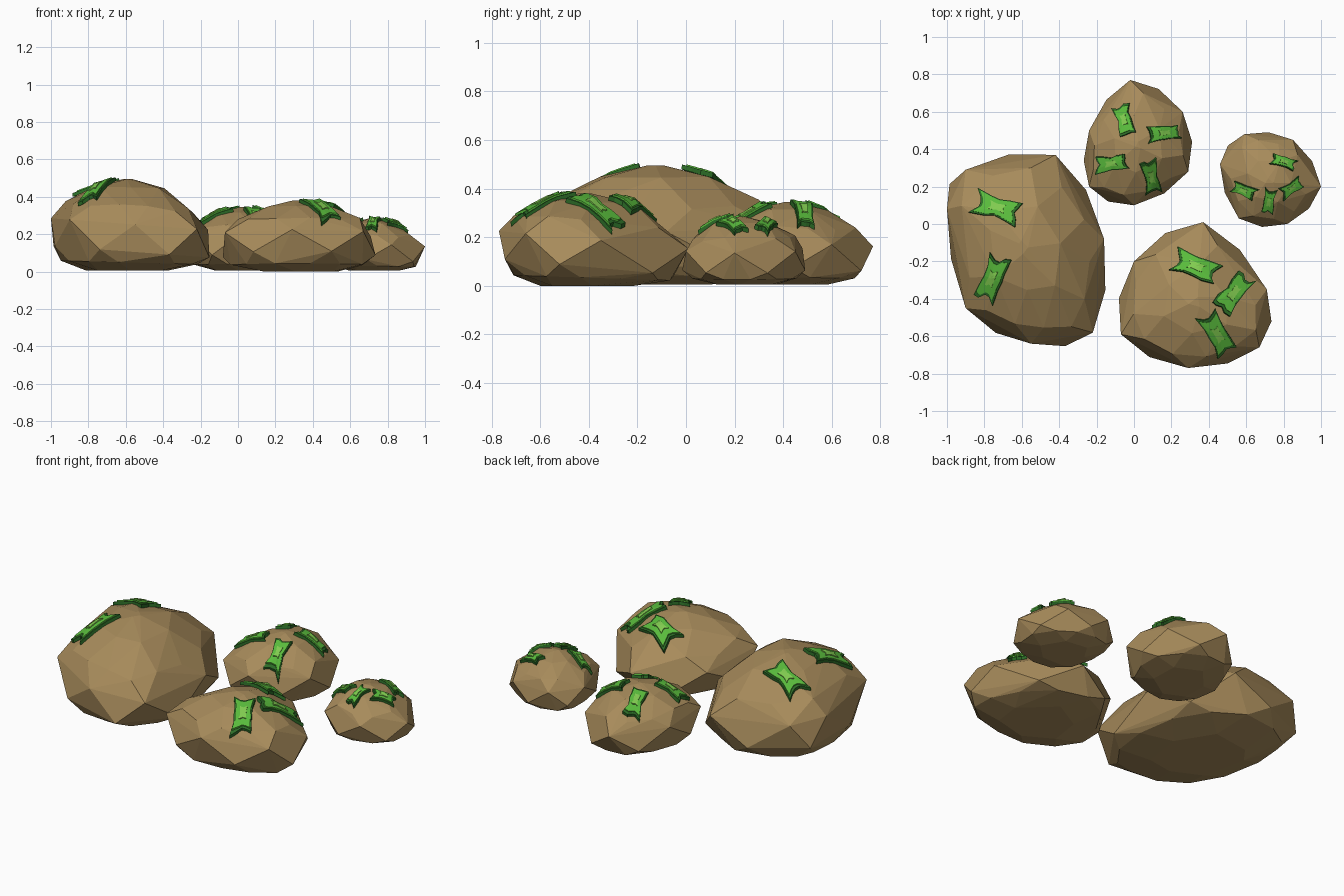
import bpy, bmesh, random
from math import cos, sin, radians
from mathutils import Vector
from mathutils.bvhtree import BVHTree

if "Cube" in bpy.data.objects:
    bpy.data.objects.remove(bpy.data.objects["Cube"])

random.seed(4)
UP = Vector((0, 0, 1))


def material(name, rgb):
    m = bpy.data.materials.new(name)
    m.diffuse_color = (*rgb, 1)
    m.use_nodes = True
    m.node_tree.nodes["Principled BSDF"].inputs["Base Color"].default_value = m.diffuse_color
    return m


STONE = material("stone", (0.39, 0.26, 0.105))
DARK = material("moss_dark", (0.025, 0.15, 0.02))
GREEN = material("moss_green", (0.10, 0.50, 0.045))
LIGHT = material("moss_light", (0.22, 0.60, 0.08))


def finish(bm, name, mat):
    bmesh.ops.recalc_face_normals(bm, faces=bm.faces)
    me = bpy.data.meshes.new(name)
    bm.to_mesh(me)
    bm.free()
    me.materials.append(mat)
    ob = bpy.data.objects.new(name, me)
    bpy.context.collection.objects.link(ob)


# boulder profile: (height fraction, plan scale, every nth point)
RINGS = [(0, .5, 2), (.09, .87, 1), (.36, 1, 1), (.68, .83, 1), (.91, .45, 2), (1, .07, 4)]


def rock(name, corners, peak, z0, z1, tilt):
    """Faceted boulder: convex hull of shrinking, jittered plan outlines."""
    base = [Vector(p) for p in corners]
    m, pts = len(base), []
    for i, p in enumerate(base):         # round the corners off, doubling them
        q, r = base[(i + 1) % m], base[(i + 2) % m]
        pts += [p, ((p + q) * 9 - base[i - 1] - r) / 16]
    n = len(pts)
    mid = sum(pts, Vector((0, 0))) / n
    bm = bmesh.new()
    for k, (h, s, step) in enumerate(RINGS):
        c = mid.lerp(Vector(peak), h)
        for i in range(0, n, step):
            o = pts[i]
            if s < 1 and k % 2:          # stagger alternate rings
                o = o.lerp(pts[(i + 1) % n], .5)
            if s == 1:                   # zigzag belt at full width
                js, jh, c = 0, .15 * (-1) ** i, mid
            else:
                js = random.uniform(-.03, .04)
                jh = random.uniform(-.05, .05) if .2 < h < .8 else 0
            p = c + (o - c) * (s + js)
            z = z0 + (z1 - z0) * (h + jh)
            z += (p - mid).dot(Vector(tilt)) * 4 * h * (1 - h)
            bm.verts.new((p.x, p.y, z))
    bmesh.ops.convex_hull(bm, input=bm.verts)
    loose = [v for v in bm.verts if not v.link_faces]
    bmesh.ops.delete(bm, geom=loose, context='VERTS')
    bmesh.ops.dissolve_limit(bm, angle_limit=radians(4), verts=bm.verts, edges=bm.edges)
    tree = BVHTree.FromBMesh(bm)
    finish(bm, name, STONE)
    return tree


def leaf_outline():
    """Ragged four-armed patch in a unit box, sides pulled in."""
    arms = [Vector(p) for p in ((1, .5), (-.85, 1), (-1, -.6), (.85, -1))]
    out = []
    for i, p in enumerate(arms):
        q = arms[(i + 1) % 4]
        out += [p, p.lerp(q, .25) * .88, p.lerp(q, .5) * .8, p.lerp(q, .75) * .85]
    return [Vector((p.x * random.uniform(.85, 1.08), p.y * random.uniform(.8, 1.1)))
            for p in out]


def moss(name, tree, x, y, angle, length):
    """Three stacked, stiffly draped layers resting on the rock."""
    a, width = radians(angle), length * .6

    def plan(p):
        u, v = p.x * length, p.y * width
        return x + u * cos(a) - v * sin(a), y + u * sin(a) + v * cos(a)

    def cast(px, py):
        hit = tree.ray_cast(Vector((px, py, 2)), -UP)
        return hit if hit[0] else tree.find_nearest(Vector((px, py, .2)))

    shape = leaf_outline()
    n = len(shape)
    centre = cast(x, y)[0]
    nor = sum((cast(*plan(p))[1] for p in shape), Vector()).normalized()

    def drape(p, lift):
        px, py = plan(p)
        hit = cast(px, py)[0]
        flat = centre.z - (nor.x * (px - x) + nor.y * (py - y)) / nor.z
        rise = max(0, flat - hit.z) * .4
        return hit + UP * rise + UP.lerp(nor, .5) * lift

    for layer, mat, size, low, high in (("base", DARK, 1.03, -.006, .014),
                                        ("leaf", GREEN, .87, .01, .021),
                                        ("heart", LIGHT, .36, .016, .026)):
        bm = bmesh.new()
        loops = [[bm.verts.new(drape(p * size * f, z)) for p in shape]
                 for f, z in ((1, low), (1, high), (.5, high))]
        top = bm.verts.new(drape(Vector((0, 0)), high))
        for i in range(n):
            j = (i + 1) % n
            for lo, hi in zip(loops, loops[1:]):
                bm.faces.new((lo[i], lo[j], hi[j], hi[i]))
            bm.faces.new((loops[2][i], loops[2][j], top))
        finish(bm, f"{name}_{layer}", mat)


def mossy_rock(name, corners, peak, z0, z1, tilt, length, patches):
    tree = rock(name, corners, peak, z0, z1, tilt)
    for i, (x, y, angle) in enumerate(patches, 1):
        moss(f"{name}_moss_{i}", tree, x, y, angle, length)


# boulders: plan corners, peak, bottom, top, tilt, moss length and places
mossy_rock("large_rock",
           [(-.9, .29), (-.42, .37), (-.16, -.08), (-.22, -.58), (-.55, -.64),
            (-.9, -.45), (-1, .08)],
           (-.59, -.12), .005, .495, (-.08, 0), .135,
           [(-.73, .09, -10), (-.76, -.29, 75)])
mossy_rock("front_rock",
           [(.37, .01), (.71, -.35), (.67, -.66), (.29, -.77), (-.07, -.59), (0, -.2)],
           (.33, -.42), 0, .38, (0, -.1), .13,
           [(.33, -.23, -12), (.53, -.37, 58), (.45, -.59, -52)])
mossy_rock("back_rock",
           [(-.02, .77), (.26, .6), (.29, .28), (0, .1), (-.24, .2), (-.24, .5)],
           (.02, .42), .005, .345, (0, -.05), .092,
           [(-.05, .555, -65), (.16, .485, 15), (-.12, .325, 15), (.09, .255, -70)])
mossy_rock("small_rock",
           [(.59, .48), (.85, .45), (1, .2), (.82, 0), (.56, .03), (.46, .32)],
           (.72, .23), .005, .285, (-.05, 0), .07,
           [(.8, .33, -10), (.59, .18, -15), (.72, .12, 90), (.84, .195, 40)])
